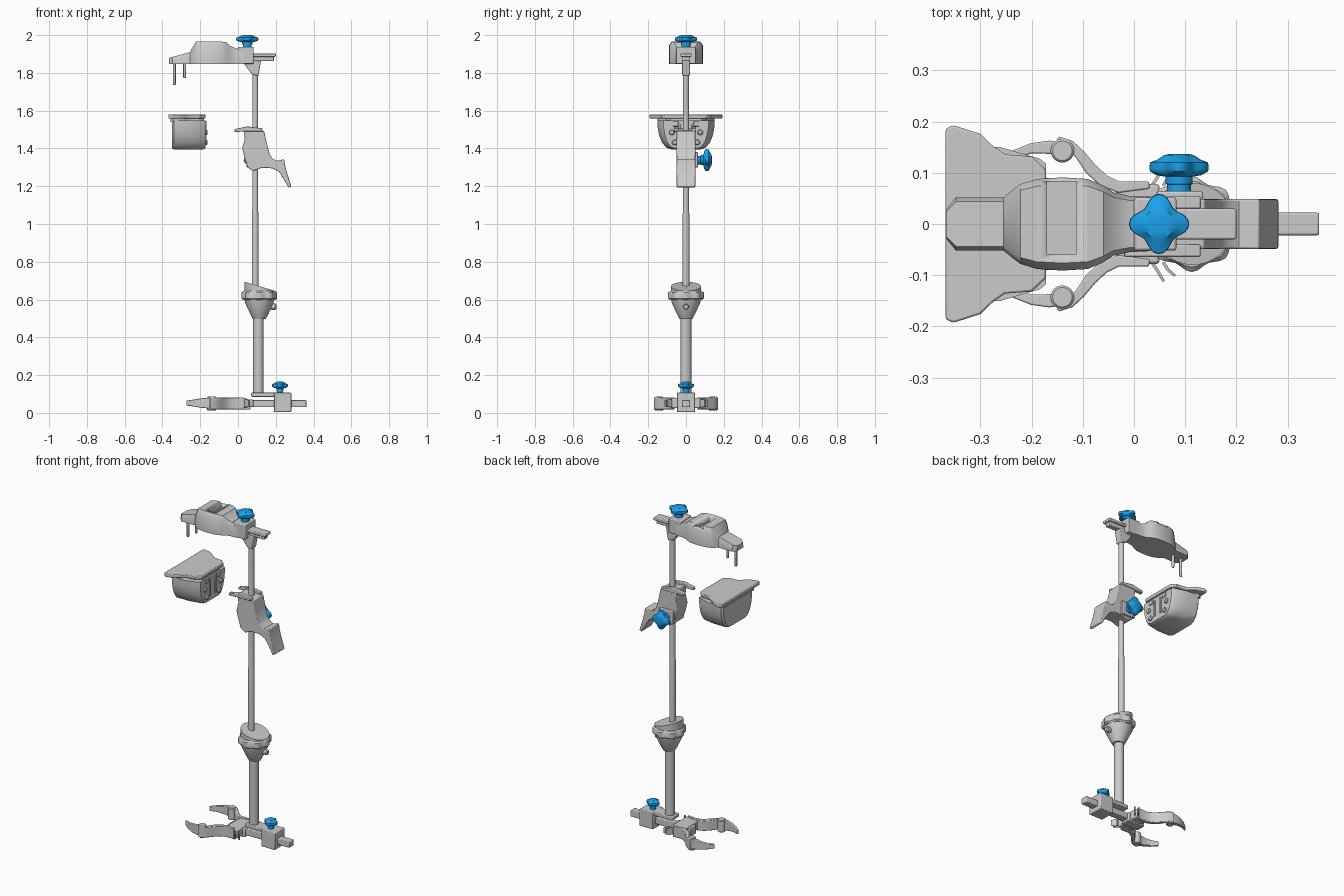
import bpy, bmesh, math
from mathutils import Vector, Matrix

if "Cube" in bpy.data.objects:
    bpy.data.objects.remove(bpy.data.objects["Cube"])

BLUE = bpy.data.materials.new("blue_plastic")
BLUE.diffuse_color = (0.01, 0.36, 0.83, 1)
BLUE.use_nodes = True
BLUE.node_tree.nodes["Principled BSDF"].inputs["Base Color"].default_value = BLUE.diffuse_color


def loft(name, rings, bevel=0.0, mat=None, matrix=None):
    """Skin a list of equal-length vertex rings and cap both ends."""
    bm = bmesh.new()
    vs = [[bm.verts.new(p) for p in r] for r in rings]
    n = len(vs[0])
    for a, b in zip(vs, vs[1:]):
        for i in range(n):
            j = (i + 1) % n
            bm.faces.new((a[i], a[j], b[j], b[i]))
    bm.faces.new(vs[0][::-1])
    bm.faces.new(vs[-1])
    if matrix:
        bm.transform(matrix)
    bmesh.ops.recalc_face_normals(bm, faces=bm.faces)
    me = bpy.data.meshes.new(name)
    bm.to_mesh(me)
    bm.free()
    ob = bpy.data.objects.new(name, me)
    bpy.context.collection.objects.link(ob)
    if mat:
        me.materials.append(mat)
    if bevel:
        m = ob.modifiers.new("bevel", 'BEVEL')
        m.width, m.segments = bevel, 2
        m.limit_method, m.angle_limit = 'ANGLE', math.radians(40)
    bpy.ops.object.select_all(action='DESELECT')
    ob.select_set(True)
    bpy.context.view_layer.objects.active = ob
    bpy.ops.object.shade_smooth_by_angle(angle=math.radians(35))
    return ob


def box(name, x0, x1, y0, y1, z0, z1, bevel=0.004):
    return loft(name, [[(x0, y0, z), (x1, y0, z), (x1, y1, z), (x0, y1, z)] for z in (z0, z1)], bevel)


def prism_y(name, pts, w, bevel=0.004):
    return loft(name, [[(x, y, z) for x, z in pts] for y in (-w, w)], bevel)


def lathe(name, loc, prof, n=24, lobes=0, rot=None, mat=None, slant=0.0):
    """prof: (radius, height[, lobe depth]); slant tilts the last ring."""
    rings = []
    for k, p in enumerate(prof):
        r, z, w = (*p, 0)[:3]
        ring = []
        for i in range(n):
            a = 2 * math.pi * i / n
            q = r * (1 - w * (0.5 - 0.5 * math.cos(lobes * a)))
            x = q * math.cos(a)
            ring.append((x, q * math.sin(a), z - (slant * x if k == len(prof) - 1 else 0)))
        rings.append(ring)
    m = Matrix.Translation(loc) @ (rot or Matrix.Identity(4))
    return loft(name, rings, 0, mat, m)


def knob(name, loc, r, h, rot=None):
    prof = [(.40, 0), (.40, .22), (.46, .24), (.46, .42), (.75, .46, .2), (.97, .55, .3), (1, .62, .3),
            (.98, .78, .3), (.72, .86, .2), (.5, .97), (.3, 1)]
    return lathe(name, loc, [(p[0] * r, p[1] * h, *p[2:]) for p in prof], 40, 4, rot, BLUE)


def sweep(name, path, bevel=0.003):
    """path: (x, y, thickness, z low, z high) in plan view."""
    rings = []
    for i, (x, y, t, lo, hi) in enumerate(path):
        a, b = path[max(i - 1, 0)], path[min(i + 1, len(path) - 1)]
        d = Vector((b[0] - a[0], b[1] - a[1])).normalized() * t / 2
        rings.append([(x - d.y, y + d.x, lo), (x + d.y, y - d.x, lo),
                      (x + d.y, y - d.x, hi), (x - d.y, y + d.x, hi)])
    return loft(name, rings, bevel)


# Base slide bar, clamp block and tube plate
box("base_bar", 0.03, 0.362, -.022, .022, .03, .067)
box("base_clamp_block", 0.19, 0.282, -.048, .048, 0.005, .107)
box("base_plate", 0.07, 0.2, -.035, .035, .085, .107)
knob("base_knob", (.222, 0, .105), .042, .06)

# Claw hub and gripping arms, both sides
box("claw_hub", -0.035, 0.05, -.078, .078, .025, .078, .006)
box("claw_hub_slot_rail", -0.05, 0.065, -.03, .03, .018, .07)
for s, side in ((-1, "front"), (1, "back")):
    sweep(side + "_claw_arm", [(x, s * y, t, .018, .082) for x, y, t in (
        (.03, .076, .014), (-.03, .072, .022), (-.06, .085, .024), (-.085, .108, .024),
        (-.105, .135, .02), (-.125, .155, .018), (-.15, .166, .012))])
    lathe(side + "_claw_pivot", (-.14, s * .143, .012), [(.019, 0), (.023, .004), (.023, .07), (.019, .074)])
    sweep(side + "_claw_tip", [(x, s * y, t, .052 - h, .052 + h) for x, y, t, h in (
        (-.125, .15, .016, .028), (-.165, .15, .026, .028), (-.2, .148, .02, .024),
        (-.235, .136, .016, .018), (-.272, .112, .01, .013))])
    for k in (0, .022):
        sweep(side + "_claw_tail", [(.035 + k, s * .075, .006, .03, .072), (.045 + k, s * .09, .006, .03, .072),
                                    (.058 + k, s * (.112 - k / 2), .005, .035, .068)], 0)

# Lower tube and telescoping rod
lathe("lower_tube", (.108, 0, .1), [(.028, 0), (.028, .42)])
lathe("upper_rod", (.091, 0, .6), [(.018, 0), (.018, .45), (.0155, .47), (.0155, 1.25)], 20)

# Collar: funnel, lobed ring, slanted cap, side button
lathe("collar_funnel", (.113, 0, .497), [(.034, 0), (.045, .02), (.075, .085), (.079, .11)], 32)
lathe("collar_ring", (.113, 0, .597), [(.082, 0, .06), (.094, .008, .12), (.094, .04, .12), (.084, .048, .06)], 48, 8)
lathe("collar_cap", (.115, 0, .64), [(.08, 0), (.08, .03)], 32, slant=.3)
lathe("collar_button", (.165, 0, .562), [(.012, 0), (.016, .012), (.016, .032), (.011, .038)],
      16, rot=Matrix.Rotation(math.pi / 2, 4, 'Y'))

# Middle holder with flared flap
prism_y("middle_holder", [(.03, 1.505), (.138, 1.492), (.152, 1.43), (.168, 1.368), (.185, 1.345), (.205, 1.335),
                          (.245, 1.343), (.248, 1.315), (.26, 1.27), (.282, 1.2), (.268, 1.192), (.24, 1.24),
                          (.215, 1.278), (.18, 1.295), (.125, 1.297), (.08, 1.28), (.05, 1.3),
                          (.035, 1.35), (.022, 1.4), (.035, 1.45)], .049)
for y in (-.052, .042):
    prism = prism_y("holder_fork", [(-.02, 1.487), (-.018, 1.502), (.05, 1.517), (.13, 1.506), (.13, 1.49),
                                    (.04, 1.49)], .012, .003)
    prism.location.y = y
back = Matrix.Rotation(-math.pi / 2, 4, 'X')
box("holder_boss", .045, .135, .045, .064, 1.3, 1.38)
knob("holder_knob", (.088, .06, 1.338), .058, .077, back)

# Top clamp, crossbar and rod bracket
box("top_clamp", .0, .083, -.052, .052, 1.848, 1.938, .005)
box("top_crossbar", .06, .2, -.03, .03, 1.885, 1.902)
box("top_crossbar_web", .06, .19, -.018, .018, 1.863, 1.89)
prism_y("rod_bracket", [(.03, 1.85), (.075, 1.79), (.108, 1.785), (.122, 1.865), (.03, 1.87)], .022)
knob("top_knob", (.049, 0, 1.935), .059, .066)

# Top arm: lofted body along x with a slot cut in the crown
stations = [(-.366, .03, 1.878), (-.348, .052, 1.884), (-.255, .052, 1.91), (-.238, .066, 1.94), (-.222, .078, 1.965),
            (-.19, .088, 1.966), (-.14, .091, 1.966), (-.09, .088, 1.966), (-.06, .075, 1.962),
            (-.04, .062, 1.942), (-.01, .055, 1.93), (.03, .053, 1.926)]
arm = loft("top_arm", [[(x, -w, 1.847), (x, w, 1.847), (x, w, t - .022), (x, w * .84, t),
                        (x, -w * .84, t), (x, -w, t - .022)] for x, w, t in stations])
cutter = box("slot_cutter", -.17, -.113, -.06, .082, 1.925, 2.05, 0)
cutter.hide_render = True
cutter.hide_viewport = True
cut = arm.modifiers.new("slot", 'BOOLEAN')
cut.operation, cut.object, cut.solver = 'DIFFERENCE', cutter, 'EXACT'
for x, z in ((-.337, 1.735), (-.282, 1.772)):
    lathe("arm_pin", (x, 0, z), [(.005, 0), (.008, .005), (.008, 1.855 - z)], 12)

# Bowl: U-shaped section lofted along x, narrower towards the rod
U = [(1, 1.548), (1, 1.51), (.95, 1.47), (.85, 1.432), (.7, 1.405), (.52, 1.395)]
bowl = []
for x, w, lift in ((-.35, .138, .97), (-.34, .15, 1), (-.26, .15, 1), (-.22, .138, 1), (-.185, .128, 1), (-.172, .118, .96)):
    half = [(x, w * u, 1.548 - (1.548 - z) * lift) for u, z in U]
    bowl.append(half + [(a, -b, c) for a, b, c in half[::-1]])
loft("bowl", bowl)

# Bowl lid and rim
half = [(-.368, .186), (-.353, .193), (-.3, .176), (-.275, .152), (-.252, .136), (-.2, .132), (-.172, .106)]
plan = half + [(x, -y) for x, y in half[::-1]]
loft("bowl_lid", [[(x, y, z) for x, y in plan] for z in (1.559, 1.58)], .004)
loft("bowl_neck", [[(-.265 + (x + .265) * .9, y * .78, z) for x, y in plan] for z in (1.54, 1.562)])

# Mounting details on the inner bowl face
face = Matrix.Rotation(math.pi / 2, 4, 'Y')
for s in (-1, 1):
    box("bowl_tab", -.18, -.166, s * .055 - .015, s * .055 + .015, 1.517, 1.545, .003)
    box("bowl_rail", -.18, -.166, s * .026 - .005, s * .026 + .005, 1.43, 1.53, .002)
    for y, z in ((.075, 1.485), (.06, 1.432)):
        lathe("bowl_stud", (-.18, s * y, z), [(.015, 0), (.015, .013), (.01, .019)], 16, rot=face)
